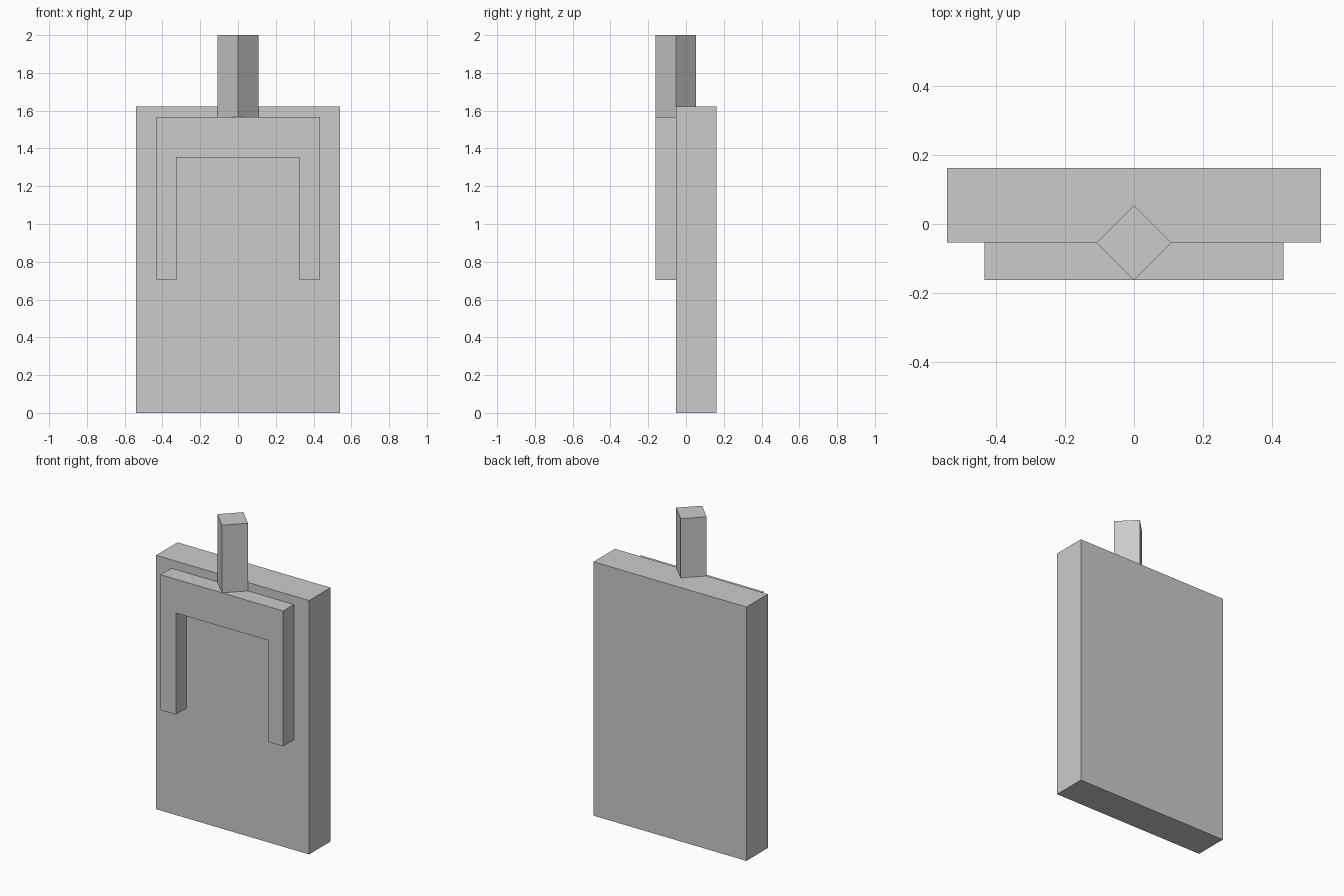
import bpy, bmesh
from mathutils import Vector

if "Cube" in bpy.data.objects:
    bpy.data.objects.remove(bpy.data.objects["Cube"])

U = 2 / 37  # model is laid out on a grid, 37 units tall


def prism(name, points, direction):
    """Extrude a flat outline (grid units) along a direction."""
    bm = bmesh.new()
    face = bm.faces.new([bm.verts.new(Vector(p) * U) for p in points])
    ext = bmesh.ops.extrude_face_region(bm, geom=[face], use_keep_orig=True)
    moved = [g for g in ext["geom"] if isinstance(g, bmesh.types.BMVert)]
    bmesh.ops.translate(bm, verts=moved, vec=Vector(direction) * U)
    bmesh.ops.recalc_face_normals(bm, faces=bm.faces[:])
    mesh = bpy.data.meshes.new(name)
    bm.to_mesh(mesh)
    bm.free()
    obj = bpy.data.objects.new(name, mesh)
    bpy.context.collection.objects.link(obj)
    return obj


# Main upright slab
prism("slab", [(-10, -1, 0), (10, -1, 0), (10, 3, 0), (-10, 3, 0)], (0, 0, 30))

# Raised U-shaped bracket on the front
half = [(6, 25), (6, 13), (8, 13), (8, 29)]
outline = half + [(-x, z) for x, z in reversed(half)]
prism("front_bracket", [(x, -3, z) for x, z in outline], (0, 2, 0))

# Diamond-section post standing on the bracket
prism("top_post", [(2, -1, 29), (0, 1, 29), (-2, -1, 29), (0, -3, 29)], (0, 0, 8))
